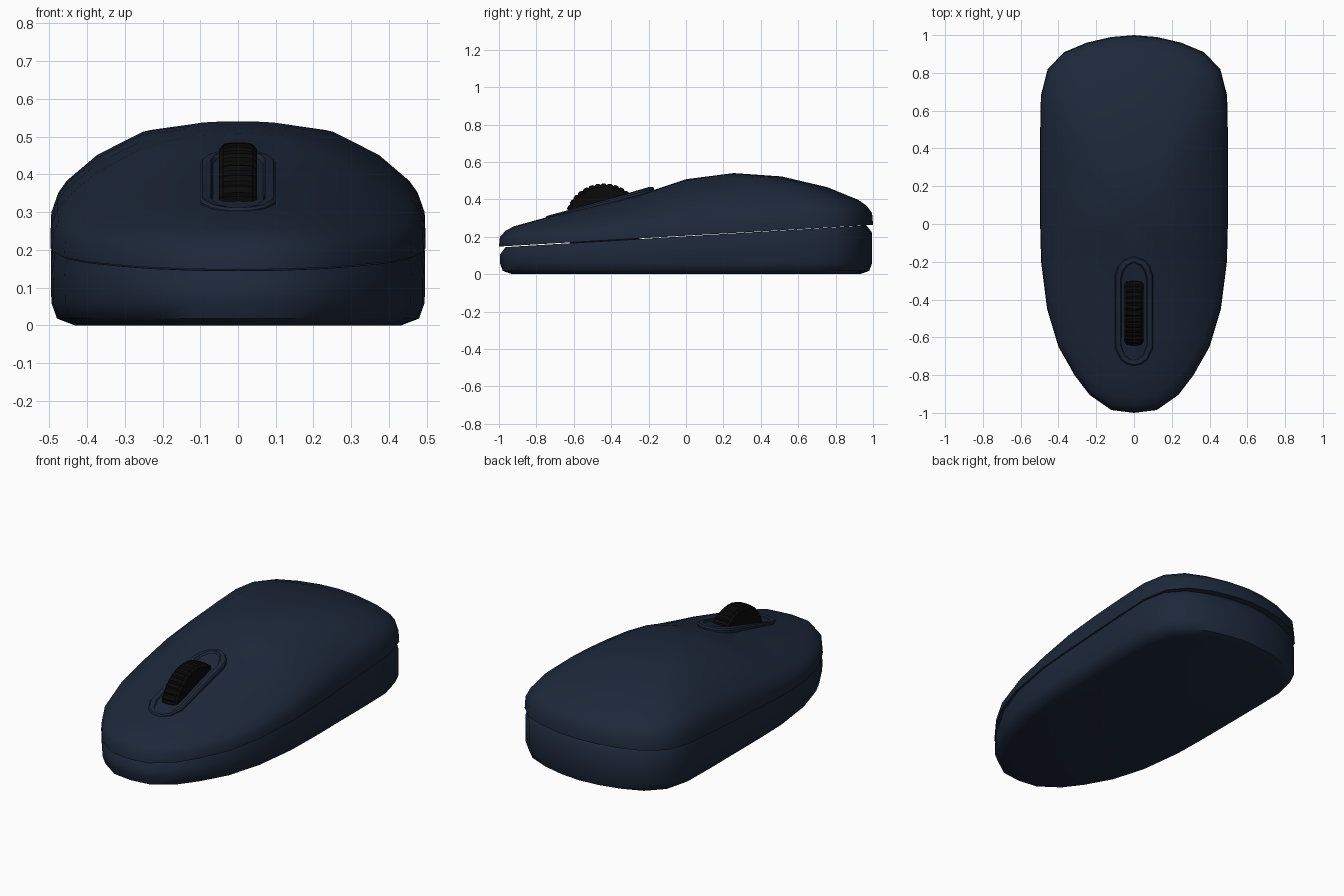
import bpy, bmesh, math

if "Cube" in bpy.data.objects:
    bpy.data.objects.remove(bpy.data.objects["Cube"])

navy = bpy.data.materials.new("navy_plastic")
navy.diffuse_color = (0.012, 0.021, 0.042, 1)
navy.use_nodes = True
navy.node_tree.nodes["Principled BSDF"].inputs["Base Color"].default_value = navy.diffuse_color
black = bpy.data.materials.new("black_rubber")
black.diffuse_color = (0.003, 0.003, 0.003, 1)
black.use_nodes = True
black.node_tree.nodes["Principled BSDF"].inputs["Base Color"].default_value = black.diffuse_color


def loft(name, rings, mat, angle=40, cap_start=None, cap_end=None, closed=False):
    """Skin a list of equal-length rings; a cap is a centre point or True for one flat face."""
    bm = bmesh.new()
    loops = [[bm.verts.new(p) for p in r] for r in rings]
    n = len(loops[0])
    pairs = list(zip(loops, loops[1:]))
    if closed:
        pairs.append((loops[-1], loops[0]))
    for a, b in pairs:
        for i in range(n):
            j = (i + 1) % n
            bm.faces.new((a[i], a[j], b[j], b[i]))
    for loop, cap in ((loops[0], cap_start), (loops[-1], cap_end)):
        if cap is True:
            bm.faces.new(loop)
        elif cap:
            c = bm.verts.new(cap)
            for i in range(n):
                bm.faces.new((loop[i], loop[(i + 1) % n], c))
    bmesh.ops.recalc_face_normals(bm, faces=bm.faces)
    mesh = bpy.data.meshes.new(name)
    bm.to_mesh(mesh)
    bm.free()
    ob = bpy.data.objects.new(name, mesh)
    bpy.context.collection.objects.link(ob)
    mesh.materials.append(mat)
    bpy.ops.object.select_all(action='DESELECT')
    ob.select_set(True)
    bpy.context.view_layer.objects.active = ob
    bpy.ops.object.shade_smooth_by_angle(angle=math.radians(angle))
    return ob


def mirrored(half):
    """Close a right-hand outline that starts and ends on x = 0."""
    return half + [(-x, y) for x, y in reversed(half[1:-1])]


def interp(table, v):
    for (a, p), (b, q) in zip(table, table[1:]):
        if v <= b:
            return p + (q - p) * (v - a) / (b - a)
    return table[-1][1]


def seam(y):
    return 0.203 + 0.058 * y


# Plan outline and the crown heights along the body
outline = mirrored([(0, -1), (0.12, -0.985), (0.235, -0.905), (0.315, -0.80),
                    (0.40, -0.65), (0.46, -0.45), (0.492, -0.2), (0.497, 0),
                    (0.497, 0.25), (0.497, 0.48), (0.493, 0.68), (0.457, 0.82),
                    (0.37, 0.91), (0.25, 0.96), (0.12, 0.99), (0, 1)])
crown = [(-1, 0.40), (-0.75, 0.37), (-0.5, 0.385), (-0.25, 0.425), (0, 0.505),
         (0.26, 0.545), (0.5, 0.56), (0.82, 0.577), (1, 0.58)]

# Upper shell: concentric rings rising to the crown
def upper_ring(s, f):
    return [(x * s, y * s, seam(y * s) + 0.003 + (interp(crown, y * s) - seam(y * s)) * f)
            for x, y in outline]

loft("upper_shell",
     [upper_ring(s, f) for s, f in ((0.95, 0), (1, 0), (0.995, 0.2), (0.965, 0.33),
                                    (0.92, 0.43), (0.755, 0.66), (0.51, 0.876), (0.255, 0.98))],
     navy, 50, cap_start=True, cap_end=(0, 0, 0.508))

# Lower shell: rounded base, rim tucked in to form the seam groove
def lower_ring(sx, sy, height):
    return [(x * sx, y * sy, height(y)) for x, y in outline]

loft("lower_shell",
     [lower_ring(0.87, 0.93, lambda y: 0.0),
      lower_ring(0.965, 0.98, lambda y: 0.018),
      lower_ring(0.995, 0.995, lambda y: 0.06),
      lower_ring(0.998, 0.995, lambda y: seam(y) - 0.04),
      lower_ring(0.985, 0.965, seam)],
     navy, 50, cap_start=True, cap_end=True)

# Raised bezel around the wheel, lying on the sloping nose
bezel = mirrored([(0, -0.29), (0.035, -0.283), (0.07, -0.26), (0.1, -0.20), (0.1, 0.19),
                  (0.085, 0.235), (0.055, 0.27), (0, 0.29)])

def bezel_ring(inset, drop):
    return [(x * (1 - inset / 0.1), -0.46 + y * (1 - inset / 0.29),
             0.389 + 0.267 * y - drop) for x, y in bezel]

loft("wheel_bezel",
     [bezel_ring(0, 0.05), bezel_ring(0, 0.008), bezel_ring(0.006, 0),
      bezel_ring(0.028, 0), bezel_ring(0.034, 0.012)],
     navy, 35, cap_start=True, cap_end=True)

# Scroll wheel: ribbed tyre turned about the x axis
teeth = 38
def wheel_ring(x, r, rib):
    ring = []
    for i in range(teeth * 4):
        a = 2 * math.pi * i / (teeth * 4)
        rr = r - (rib if i % 4 == 0 else 0)
        ring.append((x, -0.44 + rr * math.cos(a), 0.275 + rr * math.sin(a)))
    return ring

loft("scroll_wheel",
     [wheel_ring(x, r, b) for x, r, b in ((-0.05, 0.17, 0), (-0.05, 0.192, 0.003),
      (-0.038, 0.206, 0.006), (-0.018, 0.21, 0.007), (0.018, 0.21, 0.007),
      (0.038, 0.206, 0.006), (0.05, 0.192, 0.003), (0.05, 0.17, 0))],
     black, 30, cap_start=True, cap_end=True)
